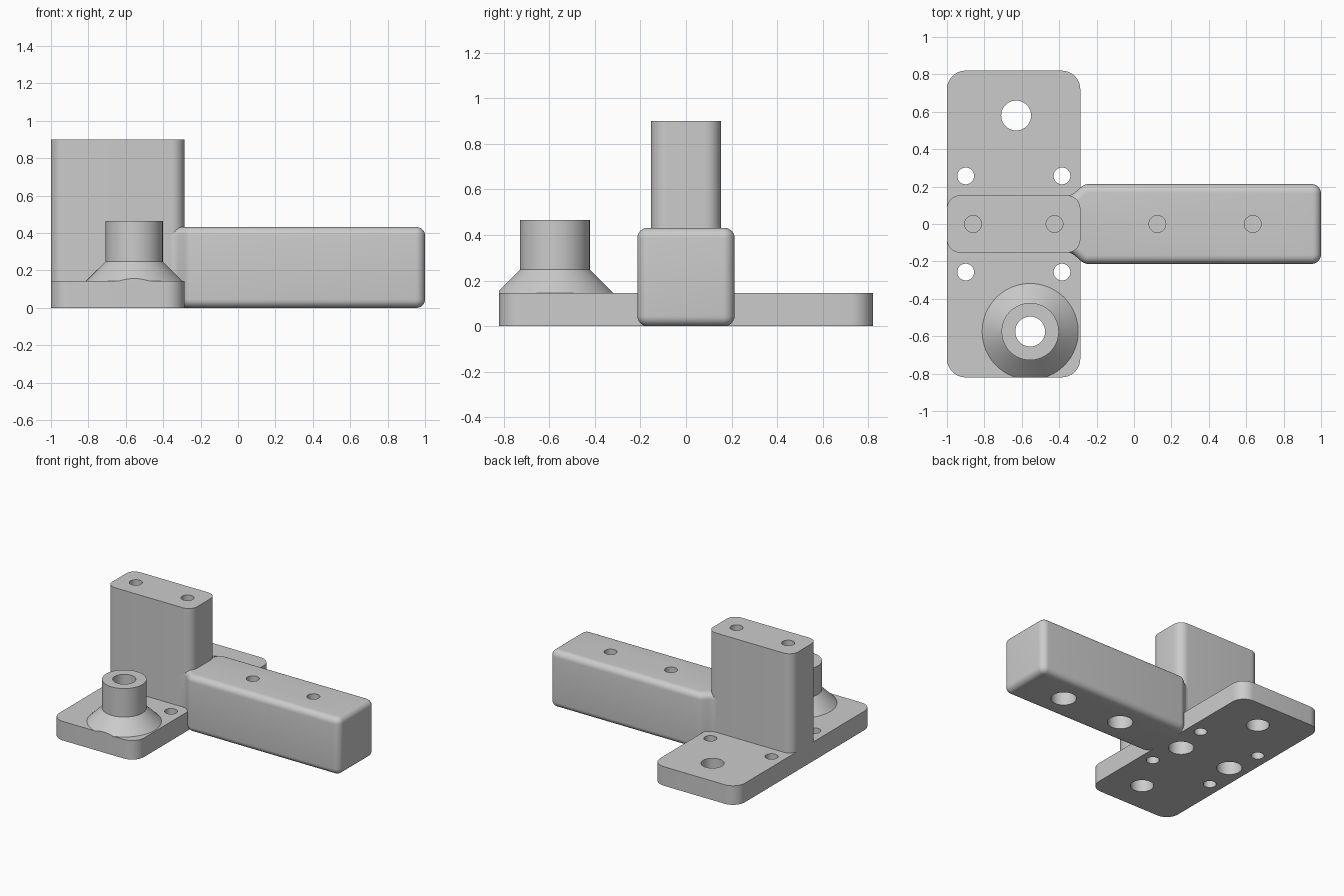
import bpy, bmesh
from math import sin, cos, pi

cube = bpy.data.objects.get("Cube")
if cube:
    bpy.data.objects.remove(cube, do_unlink=True)

grey = bpy.data.materials.new("light grey plastic")
grey.use_nodes = True
colour = (0.6, 0.6, 0.6, 1)
grey.diffuse_color = colour
grey.node_tree.nodes["Principled BSDF"].inputs["Base Color"].default_value = colour


def finish(name, bm):
    bmesh.ops.recalc_face_normals(bm, faces=bm.faces)
    mesh = bpy.data.meshes.new(name)
    bm.to_mesh(mesh)
    bm.free()
    ob = bpy.data.objects.new(name, mesh)
    bpy.context.collection.objects.link(ob)
    mesh.materials.append(grey)
    return ob


def corner(cx, cy, r, start, steps=10):
    """Quarter arc, counter-clockwise from the start angle."""
    return [(cx + r * cos(start + i * pi / 2 / steps),
             cy + r * sin(start + i * pi / 2 / steps)) for i in range(steps + 1)]


def rounded_rect(x0, x1, y, r):
    return (corner(x1 - r, y - r, r, 0) + corner(x0 + r, y - r, r, pi / 2)
            + corner(x0 + r, r - y, r, pi) + corner(x1 - r, r - y, r, 1.5 * pi))


def prism(name, outline, z0, z1, bevel=0):
    """Extrude an outline, optionally rounding its top and bottom rims."""
    bm = bmesh.new()
    base = bm.faces.new([bm.verts.new((x, y, z0)) for x, y in outline])
    new = bmesh.ops.extrude_face_region(bm, geom=[base], use_keep_orig=True)["geom"]
    top = [g for g in new if isinstance(g, bmesh.types.BMVert)]
    bmesh.ops.translate(bm, verts=top, vec=(0, 0, z1 - z0))
    bmesh.ops.recalc_face_normals(bm, faces=bm.faces)
    if bevel:
        rims = [e for e in bm.edges if abs(e.verts[0].co.z - e.verts[1].co.z) < 1e-5]
        bmesh.ops.bevel(bm, geom=rims, offset=bevel, segments=6, profile=0.5,
                        affect='EDGES', clamp_overlap=False)
    return finish(name, bm)


def lathe(name, cx, cy, profile, cut_y=None, steps=64):
    """Solid of revolution from (radius, height) pairs, optionally trimmed in y."""
    bm = bmesh.new()
    rings = [[bm.verts.new((cx + r * cos(2 * pi * i / steps),
                            cy + r * sin(2 * pi * i / steps), z))
              for i in range(steps)] for r, z in profile]
    for a, b in zip(rings, rings[1:]):
        for i in range(steps):
            j = (i + 1) % steps
            bm.faces.new((a[i], a[j], b[j], b[i]))
    bm.faces.new(rings[0])
    bm.faces.new(rings[-1])
    if cut_y is not None:
        cut = bmesh.ops.bisect_plane(bm, geom=bm.verts[:] + bm.edges[:] + bm.faces[:],
                                     plane_co=(0, cut_y, 0), plane_no=(0, -1, 0),
                                     clear_outer=True)["geom_cut"]
        bmesh.ops.edgeloop_fill(bm, edges=[g for g in cut if isinstance(g, bmesh.types.BMEdge)])
    return finish(name, bm)


# Base plate and upright post
base_plate = prism("base_plate", rounded_rect(-1, -0.287, 0.82, 0.1), 0, 0.145)
post = prism("upright_post", rounded_rect(-1, -0.287, 0.153, 0.07), 0.145, 0.9)

# Arm, flaring out of the post in an S curve
flare = []
for i in range(11):
    t = i / 10
    flare.append((-0.25 - 0.1 * t, 0.213 - 0.06 * t * t * (3 - 2 * t)))
half = corner(0.95, 0.163, 0.05, 0) + flare + [(-0.4, 0.153)]
arm = prism("arm", half + [(x, -y) for x, y in reversed(half)], 0, 0.432, 0.045)

# Flared boss, trimmed flush with the plate's front edge
BOSS = (-0.555, -0.575)
boss = lathe("boss", *BOSS, [(0.257, 0.135), (0.257, 0.145), (0.153, 0.248), (0.153, 0.465)],
             cut_y=-0.82)

# Holes: through holes, plus blind screw holes over wider recesses
holes = [(*BOSS, 0.08, -0.1, 1), (-0.63, 0.58, 0.08, -0.1, 1)]
holes += [(x, y, 0.045, -0.1, 0.3) for x in (-0.9, -0.385) for y in (-0.257, 0.257)]
for x, top in ((-0.86, 0.9), (-0.425, 0.9), (0.125, 0.432), (0.635, 0.432)):
    holes += [(x, 0, 0.045, top - 0.21, top + 0.1), (x, 0, 0.088, -0.1, top - 0.23)]
cutters = []
for n, (x, y, r, z0, z1) in enumerate(holes):
    c = lathe(f"hole_cutter_{n}", x, y, [(r, z0), (r, z1)], steps=40)
    c.hide_render = True
    cutters.append(c)

parts = [base_plate, post, arm, boss]
for ob in parts:
    lo = [min(v.co[k] for v in ob.data.vertices) for k in range(3)]
    hi = [max(v.co[k] for v in ob.data.vertices) for k in range(3)]
    for c, (x, y, r, z0, z1) in zip(cutters, holes):
        inside = lo[0] < x + r and x - r < hi[0] and lo[1] < y + r and y - r < hi[1]
        if inside and z0 < hi[2] and z1 > lo[2]:
            mod = ob.modifiers.new("hole", 'BOOLEAN')
            mod.operation, mod.solver, mod.object = 'DIFFERENCE', 'EXACT', c
    bpy.ops.object.select_all(action='DESELECT')
    ob.select_set(True)
    bpy.context.view_layer.objects.active = ob
    for mod in list(ob.modifiers):
        bpy.ops.object.modifier_apply(modifier=mod.name)
    bpy.ops.object.shade_smooth_by_angle(angle=0.6)
for c in cutters:
    bpy.data.objects.remove(c, do_unlink=True)
